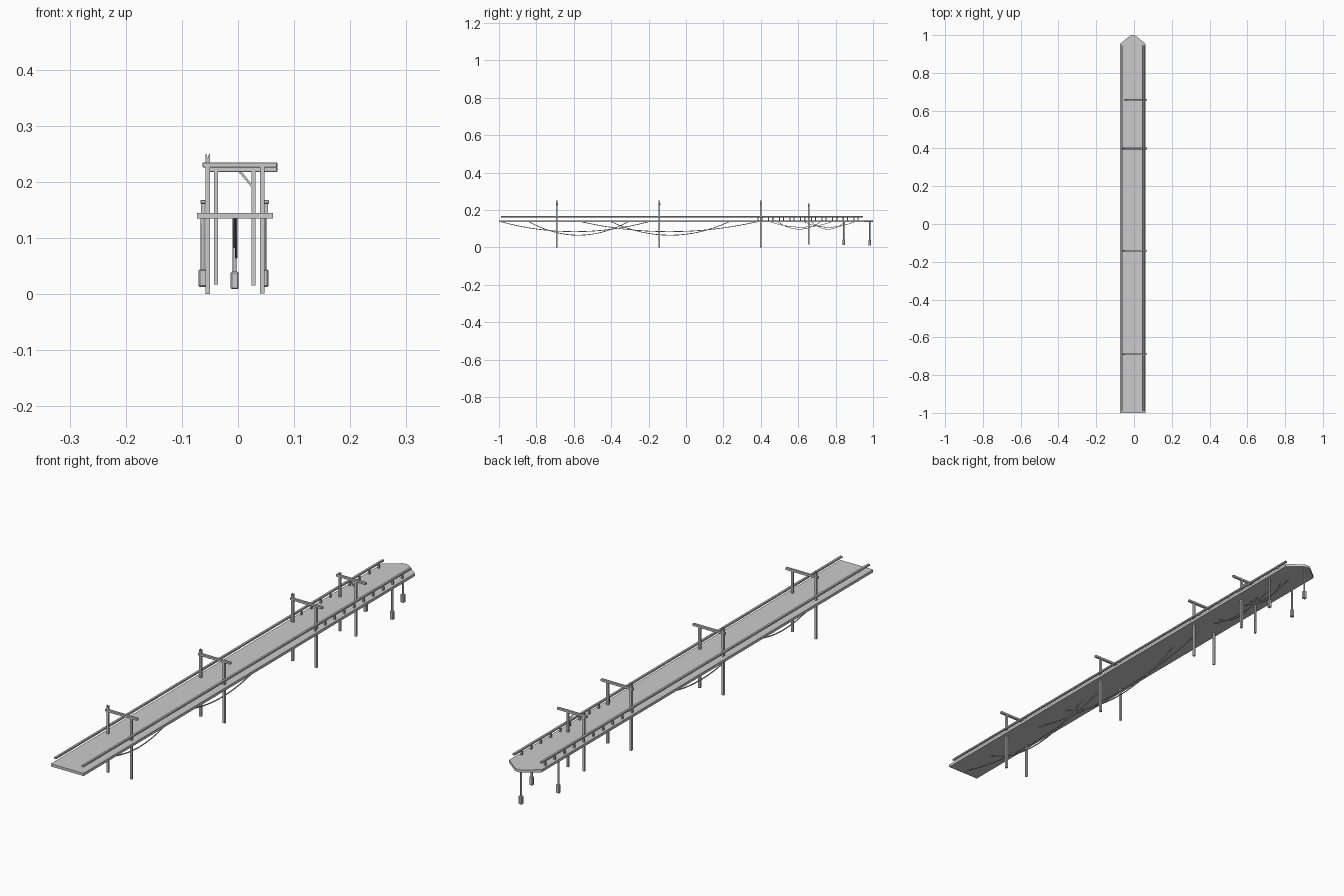
import bpy, bmesh
from mathutils import Vector

if "Cube" in bpy.data.objects:
    bpy.data.objects.remove(bpy.data.objects["Cube"])


def new_object(name, bm):
    bmesh.ops.recalc_face_normals(bm, faces=bm.faces)
    me = bpy.data.meshes.new(name)
    bm.to_mesh(me)
    bm.free()
    ob = bpy.data.objects.new(name, me)
    bpy.context.collection.objects.link(ob)
    return ob


def prism(name, outline, offset):
    """Extrude a flat outline along an offset vector."""
    bm = bmesh.new()
    face = bm.faces.new([bm.verts.new(p) for p in outline])
    ext = bmesh.ops.extrude_face_region(bm, geom=[face])
    verts = [g for g in ext["geom"] if isinstance(g, bmesh.types.BMVert)]
    bmesh.ops.translate(bm, verts=verts, vec=Vector(offset))
    return new_object(name, bm)


def box(name, x, y, z, bevel=0):
    ob = prism(name, [(x[0], y[0], z[0]), (x[1], y[0], z[0]),
                      (x[1], y[1], z[0]), (x[0], y[1], z[0])], (0, 0, z[1] - z[0]))
    if bevel:
        mod = ob.modifiers.new("edge", 'BEVEL')
        mod.width = bevel
        mod.segments = 1
    return ob


def rod(name, points, radius, sides=8):
    cu = bpy.data.curves.new(name, 'CURVE')
    cu.dimensions = '3D'
    cu.bevel_depth = radius
    cu.bevel_resolution = max(0, (sides - 4) // 2)
    cu.use_fill_caps = True
    sp = cu.splines.new('POLY')
    sp.points.add(len(points) - 1)
    for p, co in zip(sp.points, points):
        p.co = (*co, 1)
    ob = bpy.data.objects.new(name, cu)
    bpy.context.collection.objects.link(ob)
    return ob


MID = -0.006

# Deck with pointed far end
prism("deck", [(-0.073, -1, 0.135), (0.062, -1, 0.135), (0.062, 0.955, 0.135),
               (0.008, 0.997, 0.135), (MID, 1.0, 0.135), (-0.02, 0.997, 0.135),
               (-0.073, 0.955, 0.135)], (0, 0, 0.010))

# Side rails, with short posts along the far part only
for side, x in (("left", -0.0625), ("right", 0.0505)):
    box(side + "_rail", (x - 0.0045, x + 0.0045), (-0.99, 0.945), (0.161, 0.168), 0.001)
    for i in range(10):
        y = 0.385 + i * 0.057 + (0.022 if side == "left" else 0)
        box(f"{side}_rail_post", (x - 0.003, x + 0.003), (y - 0.003, y + 0.003), (0.143, 0.163))


def forked_post(name, x0, x1, y, z0, z1):
    """Post with a V notch cut in its top."""
    w, h = x1 - x0, 0.004
    prism(name, [(x0, y - h, z0), (x1, y - h, z0), (x1, y - h, z1),
                 (x1 - w * 0.2, y - h, z1), ((x0 + x1) / 2, y - h, z1 - 0.008),
                 (x0 + w * 0.2, y - h, z1), (x0, y - h, z1)], (0, 2 * h, 0))


# Tall gantries
for y in (-0.69, -0.142, 0.4):
    forked_post("gantry_left_post", -0.058, -0.050, y, 0.0, 0.25)
    box("gantry_right_post", (0.039, 0.047), (y - 0.004, y + 0.004), (0.001, 0.228))
    box("gantry_beam", (-0.063, 0.070), (y - 0.0045, y + 0.0045), (0.226, 0.235), 0.001)

# Small braced gantry
y = 0.657
forked_post("small_gantry_left_post", -0.043, -0.036, y, 0.017, 0.234)
box("small_gantry_right_post", (0.024, 0.031), (y - 0.0035, y + 0.0035), (0.015, 0.22))
box("small_gantry_beam", (-0.053, 0.070), (y - 0.004, y + 0.004), (0.218, 0.227), 0.001)
prism("small_gantry_brace", [(0.000, y - 0.002, 0.219), (0.006, y - 0.002, 0.219),
                             (0.027, y - 0.002, 0.193), (0.027, y - 0.002, 0.187)], (0, 0.004, 0))

# Hanging piles with block feet
for x, y, z0 in ((-0.063, 0.843, 0.013), (0.047, 0.843, 0.013), (MID, 0.982, 0.009)):
    rod("pile", [(x, y, z0 + 0.02), (x, y, 0.137)], 0.0035)
    box("pile_foot", (x - 0.007, x + 0.007), (y - 0.006, y + 0.006), (z0, z0 + 0.031), 0.002)

# Ropes sagging below the deck
ROPES = [(-0.99, -0.20, 0.084), (-0.84, -0.31, 0.065), (-0.56, 0.38, 0.084),
         (-0.40, 0.23, 0.065), (0.45, 0.78, 0.108), (0.49, 0.72, 0.097),
         (0.63, 0.90, 0.108), (0.67, 0.85, 0.097)]
for i, (a, b, low) in enumerate(ROPES):
    pts = []
    for k in range(17):
        t = k / 16
        pts.append((MID + 0.003 * (i % 2), a + (b - a) * t,
                    0.137 - (0.137 - low) * 4 * t * (1 - t)))
    rod("hanging_rope", pts, 0.0022 if i < 4 else 0.0016, 6)
